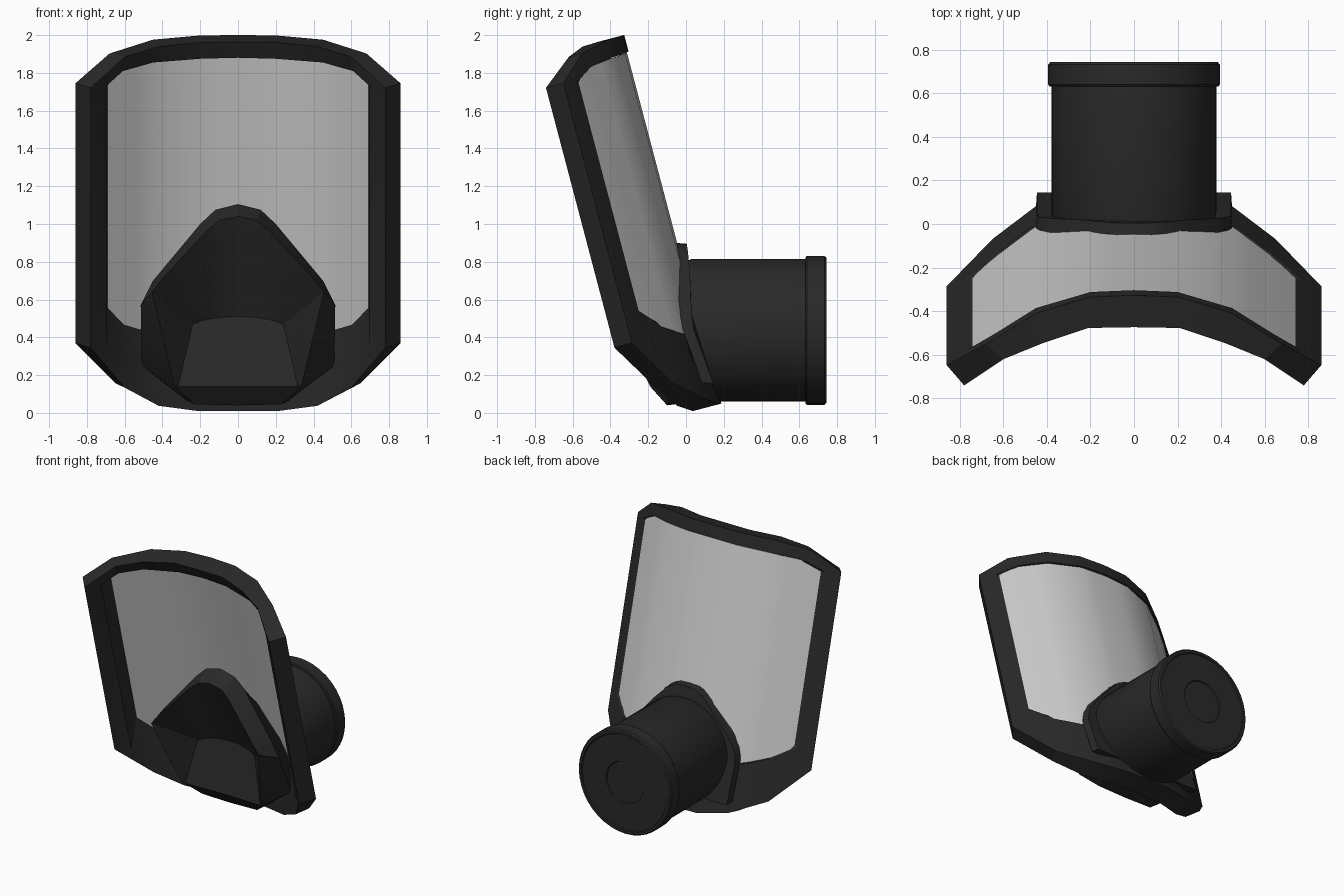
import bpy, bmesh, math

if "Cube" in bpy.data.objects:
    bpy.data.objects.remove(bpy.data.objects["Cube"])

def material(name, v):
    m = bpy.data.materials.new(name)
    m.diffuse_color = (v, v, v, 1)
    m.use_nodes = True
    m.node_tree.nodes["Principled BSDF"].inputs["Base Color"].default_value = m.diffuse_color
    return m

RUBBER = material("dark_rubber", 0.022)
GLASS = material("grey_visor", 0.61)
C, S = 0.967, 0.255                     # tilt of the face plate


def tilt(x, v, w):
    """x across, v up along the tilted plate, w outwards from it"""
    return (x, w * C - v * S, w * S + v * C)


def interp(x, pts):
    x = abs(x)
    for (a, p), (b, q) in zip(pts, pts[1:]):
        if x <= b:
            return p + (q - p) * (x - a) / (b - a)
    return pts[-1][1]


def bow(x):
    """curved cross-section of the face plate"""
    return interp(x, [(0, .194), (.21, .184), (.45, .107), (.67, -.04), (.86, -.182)])


def mirrored(half):
    """closed loop from a half outline that starts and ends on x = 0"""
    return list(half) + [(-x, y, z) for x, y, z in half[-2:0:-1]]


def loft(name, loops, mat, closed=False, cap=False, angle=25):
    """skin a row of closed loops"""
    bm = bmesh.new()
    rings = [[bm.verts.new(p) for p in lp] for lp in loops]
    pairs = list(zip(rings, rings[1:]))
    if closed:
        pairs.append((rings[-1], rings[0]))
    n = len(rings[0])
    for a, b in pairs:
        for i in range(n):
            j = (i + 1) % n
            bm.faces.new((a[i], a[j], b[j], b[i]))
    if cap:
        bm.faces.new(rings[0])
        bm.faces.new(rings[-1])
    bmesh.ops.recalc_face_normals(bm, faces=bm.faces)
    me = bpy.data.meshes.new(name)
    bm.to_mesh(me)
    bm.free()
    me.materials.append(mat)
    ob = bpy.data.objects.new(name, me)
    bpy.context.collection.objects.link(ob)
    bpy.context.view_layer.objects.active = ob
    ob.select_set(True)
    bpy.ops.object.shade_smooth_by_angle(angle=math.radians(angle))
    ob.select_set(False)
    return ob


# Face frame: outer back edge, front lip, inner lip, pane seat and inner back edge
outer = [(0, 2.018), (.21, 2.017), (.45, 2.015), (.68, 1.98), (.86, 1.853),
         (.86, .43), (.65, .17), (.43, .048), (.21, 0), (0, 0)]
front = [(0, .042), (.21, .038), (.42, -.035), (.60, -.12), (.78, -.278)]
lip = [(0, .07), (.2, .06), (.45, -.01), (.61, -.09), (.697, -.2)]
lip_v = [1.926, 1.923, 1.921, 1.895, 1.842, .42, .29, .2, .16, .16]
seat_x = [0, .2, .48, .605, .692]
seat_v = [1.924, 1.921, 1.918, 1.893, 1.835, .60, .49, .43, .37, .36]
back_top = [(0, 1.928), (.2, 1.925), (.45, 1.92), (.63, 1.905), (.768, 1.84)]
back_low = [(0, .345), (.2, .355), (.48, .41), (.62, .47), (.768, .58)]

loft("face_frame", [
    mirrored([tilt(x, v, bow(x)) for x, v in outer]),
    mirrored([tilt(x, v, w) for (_, v), (x, w) in zip(outer, front + front[::-1])]),
    mirrored([tilt(x, v, w) for v, (x, w) in zip(lip_v, lip + lip[::-1])]),
    mirrored([tilt(x, v, bow(x) - .03) for x, v in zip(seat_x + seat_x[::-1], seat_v)]),
    mirrored([tilt(x, v, bow(x)) for x, v in back_top + back_low[::-1]])],
    RUBBER, closed=True, angle=20)

# Curved visor pane, a thin closed sheet
half_x = [.11, .21, .33, .45, .54, .63, .67, .76]
strips = []
for x in [-x for x in half_x[::-1]] + [0] + half_x:
    lo, hi, w = interp(x, back_low) + .004, interp(x, back_top) - .004, bow(x) - .01
    strips.append([tilt(x, lo, w), tilt(x, hi, w), tilt(x, hi, w - .008), tilt(x, lo, w - .008)])
loft("visor", strips, GLASS, cap=True, angle=40)

# Nose and mouth cup: flares forward, then folds into a shallow hollow
cup_back = [(0, -.03, .88), (.12, -.03, .86), (.2, -.02, .8), (.38, -.02, .6),
            (.44, -.03, .5), (.45, .05, .2), (.3, .1, .08), (0, .12, .07)]
cup_outer = [(0, -.21, 1.105), (.12, -.21, 1.075), (.2, -.21, 1.0), (.45, -.25, .7),
             (.515, -.24, .57), (.51, -.08, .25), (.23, -.10, .045), (0, -.10, .04)]
cup_lip = [(0, -.34, 1.04), (.1, -.34, 1.02), (.17, -.35, .96), (.40, -.40, .71),
           (.455, -.40, .64), (.395, -.31, .39), (.335, -.19, .14), (0, -.18, .14)]
cup_inner = [(0, -.10, .51), (.08, -.10, .507), (.15, -.11, .497), (.2, -.12, .485),
             (.24, -.14, .47), (.28, -.165, .3), (.315, -.185, .145), (0, -.175, .145)]
loft("mouth_cup", [mirrored(p) for p in (cup_back, cup_outer, cup_lip, cup_inner)],
     RUBBER, cap=True, angle=20)

# Collar plate behind the visor, following the pane's bow at its lower corners
plate = [(0, -.055, .9), (.08, -.055, .895), (.15, -.05, .86), (.25, -.04, .76),
         (.38, -.035, .61), (.43, -.03, .53), (.45, -.02, .45), (.45, .085, .16), (0, .085, .16)]
loft("collar", [mirrored(plate),
                mirrored([(x * .99, y + .06, z - .005) for x, y, z in plate])],
     RUBBER, cap=True, angle=25)


# Turned parts on the canister axis
def lathe(name, profile, seg=40):
    rings = [[(r * math.sin(2 * math.pi * i / seg), y, .437 + r * math.cos(2 * math.pi * i / seg))
              for i in range(seg)] for r, y in profile]
    return loft(name, rings, RUBBER, cap=True, angle=30)


lathe("canister", [(.36, -.01), (.378, .03), (.378, .65)])
lathe("canister_cap", [(.37, .632), (.388, .632), (.394, .64), (.394, .732), (.385, .743),
                       (.365, .743), (.36, .737), (.16, .737), (.155, .730)])
